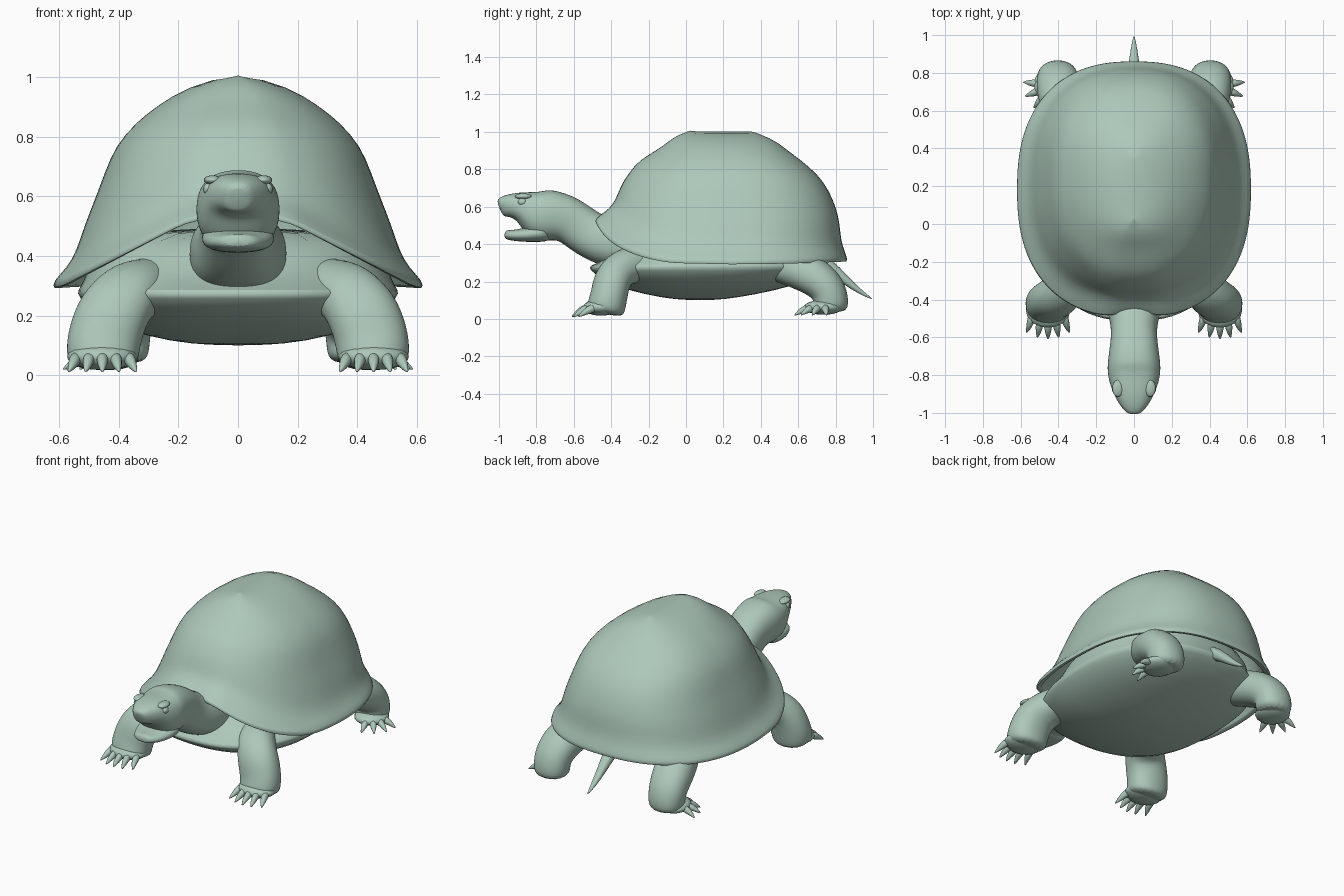
import bpy, bmesh, math
from mathutils import Vector

cube = bpy.data.objects.get("Cube")
if cube:
    bpy.data.objects.remove(cube, do_unlink=True)

# One flat sage green for the whole animal
COLOUR = (0.42, 0.58, 0.49, 1)
skin = bpy.data.materials.new("sage_green")
skin.use_nodes = True
skin.diffuse_color = COLOUR
skin.node_tree.nodes["Principled BSDF"].inputs["Base Color"].default_value = COLOUR
skin.node_tree.nodes["Principled BSDF"].inputs["Roughness"].default_value = 0.7


def oval(count, power):
    """Unit superellipse points."""
    pts = []
    for i in range(count):
        a = math.tau * i / count
        c, s = math.cos(a), math.sin(a)
        pts.append((math.copysign(abs(c) ** (2 / power), c),
                    math.copysign(abs(s) ** (2 / power), s)))
    return pts


def skin_rings(name, rings, cap_start=True, cap_end=True, levels=1, angle=60):
    """Bridge a list of equal rings into a smooth object."""
    bm = bmesh.new()
    loops = [[bm.verts.new(p) for p in ring] for ring in rings]
    n = len(loops[0])
    for a, b in zip(loops, loops[1:]):
        for i in range(n):
            j = (i + 1) % n
            bm.faces.new((a[i], a[j], b[j], b[i]))
    if cap_start:
        bm.faces.new(loops[0])
    if cap_end:
        bm.faces.new(loops[-1])
    bmesh.ops.remove_doubles(bm, verts=bm.verts, dist=0.0005)
    bmesh.ops.recalc_face_normals(bm, faces=bm.faces)
    mesh = bpy.data.meshes.new(name)
    bm.to_mesh(mesh)
    bm.free()
    mesh.materials.append(skin)
    ob = bpy.data.objects.new(name, mesh)
    bpy.context.collection.objects.link(ob)
    bpy.ops.object.select_all(action='DESELECT')
    ob.select_set(True)
    bpy.context.view_layer.objects.active = ob
    bpy.ops.object.shade_smooth_by_angle(angle=math.radians(angle))
    if levels:
        sub = ob.modifiers.new("smooth", 'SUBSURF')
        sub.levels = sub.render_levels = levels
    return ob


def tube(name, path, side=1, count=16, power=2.2, levels=2):
    """Loft ovals along a path of (x, y, z, width, depth)."""
    pts = [Vector((p[0] * side, p[1], p[2])) for p in path]
    rings = []
    for k, p in enumerate(path):
        t = (pts[min(k + 1, len(pts) - 1)] - pts[max(k - 1, 0)]).normalized()
        u = Vector((1, 0, 0))
        u = (u - t * u.dot(t)).normalized()
        v = t.cross(u)
        rings.append([pts[k] + u * (p[3] * c) + v * (p[4] * s) for c, s in oval(count, power)])
    return skin_rings(name, rings, levels=levels)


def blob(name, centre, radii, side=1):
    """Rounded lump made of stacked ovals."""
    rings = []
    for k in range(1, 12):
        a = math.pi * k / 12
        r, z = math.sin(a), math.cos(a)
        rings.append([(centre[0] * side + radii[0] * r * c, centre[1] + radii[1] * r * s,
                       centre[2] + radii[2] * z) for c, s in oval(16, 2)])
    return skin_rings(name, rings, levels=0)


# Domed shell: rows of (height fraction, half width, front y, back y)
SHELL = [(0, .622, -.50, .865), (.04, .622, -.50, .862), (.10, .575, -.455, .845),
         (.18, .542, -.395, .828), (.30, .515, -.365, .822), (.41, .482, -.343, .803),
         (.54, .447, -.30, .765), (.66, .412, -.25, .705), (.77, .342, -.155, .61),
         (.85, .265, -.10, .53), (.93, .172, -.05, .46), (1, 0, .06, .30)]


def shell_ring(row, scale=1, lift=0):
    h, w, front, back = row
    ring = []
    for c, s in oval(56, 2.4):
        x = w * c
        y = (front + back) / 2 + (back - front) / 2 * s
        if s < 0:
            rim = .52 - .23 * min(1, max(0, (abs(.622 * c) - .15) / .45))
            y += .05 * math.exp(-(x / .08) ** 2) * max(0, 1 - h * 5)
        else:
            rim = .285 + .015 * s * s
        z = rim + (1.018 - rim) * h + lift
        ring.append((x * scale, .19 + (y - .19) * scale, z))
    return ring


inner = [shell_ring(r, .94, .012) for r in reversed(SHELL[:7])]
outer = [shell_ring(r) for r in SHELL]
skin_rings("shell", inner + outer, cap_start=False, cap_end=False, angle=50)

# Belly plate and trunk: rows of (z, half width, front y, back y)
BELLY = [(.10, .08, 0, .15), (.113, .23, -.13, .27), (.15, .37, -.30, .47),
         (.20, .475, -.44, .65), (.265, .54, -.52, .76), (.285, .54, -.52, .765),
         (.31, .52, -.44, .74), (.40, .49, -.31, .71), (.50, .46, -.27, .68)]
skin_rings("belly_plate", [[(w * c, (f + b) / 2 + (b - f) / 2 * s, z) for c, s in oval(40, 2.4)]
                           for z, w, f, b in BELLY])

# Neck running into the skull and upper beak
tube("neck_and_head", [
    (0, -.18, .40, .18, .15), (0, -.38, .41, .16, .145), (0, -.47, .425, .138, .128),
    (0, -.56, .48, .12, .125), (0, -.64, .543, .127, .125), (0, -.74, .553, .143, .143),
    (0, -.80, .56, .14, .132), (0, -.845, .588, .128, .10), (0, -.89, .602, .112, .078),
    (0, -.94, .607, .088, .063), (0, -.98, .60, .058, .055), (0, -.998, .592, .035, .042)],
    count=20, power=2.4)
tube("lower_jaw", [
    (0, -.72, .47, .12, .055), (0, -.80, .457, .127, .048), (0, -.88, .447, .108, .035),
    (0, -.94, .447, .08, .028), (0, -.972, .453, .045, .022)], power=2.4)

# Tapered tail
tube("tail", [(0, .62, .36, .06, .05), (0, .75, .30, .045, .04), (0, .86, .20, .028, .024),
              (0, .93, .145, .018, .014), (0, .998, .105, .003, .003)], count=10, levels=1)

for side, word in ((1, "left"), (-1, "right")):
    # Eye with a brow and a nostril bump
    blob(f"{word}_eye", (.099, -.875, .625), (.018, .024, .02), side)
    blob(f"{word}_brow", (.085, -.87, .655), (.03, .045, .016), side)
    blob(f"{word}_nostril", (.025, -.985, .625), (.014, .014, .012), side)

    # Front leg, from shoulder to broad foot
    tube(f"{word}_front_leg", [
        (.24, -.12, .31, .09, .09), (.31, -.24, .295, .105, .10), (.365, -.34, .28, .115, .105),
        (.42, -.395, .215, .125, .105), (.448, -.41, .13, .127, .10),
        (.455, -.425, .07, .125, .105), (.455, -.435, .025, .112, .10)], side)
    blob(f"{word}_front_foot", (.455, -.455, .062), (.118, .095, .045), side)
    for i in range(5):
        f = (i - 2) / 2
        x, y = .455 + .085 * f, -.515 + .035 * f * f
        tube(f"{word}_front_claw_{i + 1}", [
            (x, y, .062, .022, .024), (x + .008 * f, y - .04, .05, .022, .024),
            (x + .02 * f, y - .075, .026, .013, .013), (x + .03 * f, y - .097, .01, .002, .002)],
            side, count=8, levels=1)

    # Hind leg, bent back with the foot turned outward
    tube(f"{word}_hind_leg", [
        (.28, .42, .31, .10, .09), (.35, .56, .28, .12, .105), (.39, .68, .235, .125, .11),
        (.405, .765, .16, .115, .10), (.405, .775, .09, .11, .10),
        (.405, .77, .035, .10, .09)], side)
    blob(f"{word}_hind_foot", (.43, .735, .062), (.10, .105, .04), side)
    for i in range(4):
        a = math.radians(-78 + 28 * i)
        c, s = math.cos(a), math.sin(a)
        tube(f"{word}_hind_claw_{i + 1}", [
            (.43 + r * c, .735 + r * s, z, w, w)
            for r, z, w in ((.07, .06, .024), (.105, .052, .022), (.135, .035, .013),
                            (.16, .018, .002))], side, count=8, levels=1)
